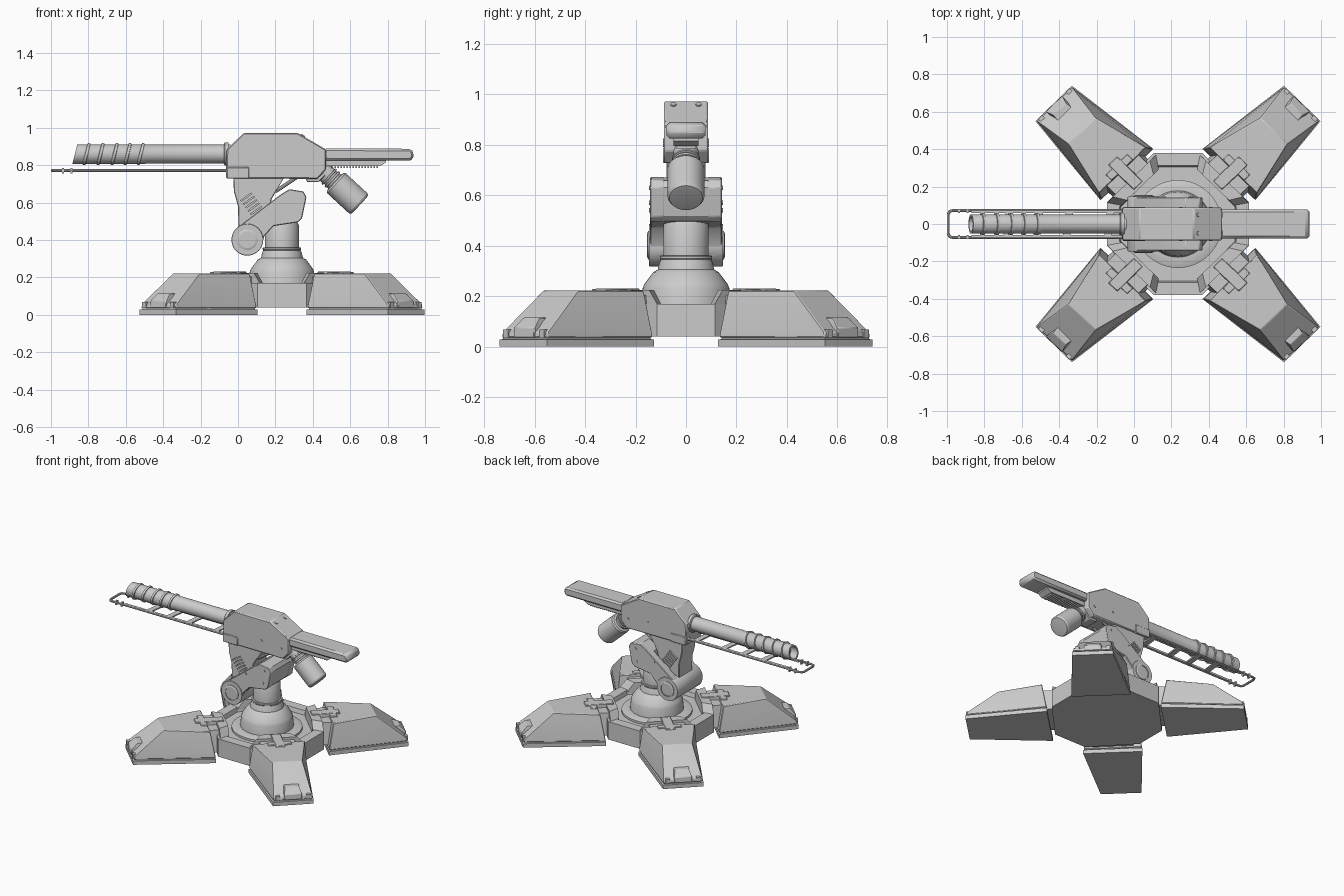
import bpy, bmesh
from math import sin, cos, pi, radians
from mathutils import Vector, Matrix

if "Cube" in bpy.data.objects:
    bpy.data.objects.remove(bpy.data.objects["Cube"])

CX = 0.235  # centre of the base


def loft(name, rings, mat=Matrix(), bevel=0):
    """Skin equal-length rings of points and cap both ends."""
    bm = bmesh.new()
    rows = [[bm.verts.new(mat @ Vector(p)) for p in r] for r in rings]
    n = len(rows[0])
    for a, b in zip(rows, rows[1:]):
        for i in range(n):
            j = (i + 1) % n
            bm.faces.new((a[i], a[j], b[j], b[i]))
    bm.faces.new(rows[0])
    bm.faces.new(rows[-1])
    bmesh.ops.recalc_face_normals(bm, faces=bm.faces)
    me = bpy.data.meshes.new(name)
    bm.to_mesh(me)
    bm.free()
    ob = bpy.data.objects.new(name, me)
    bpy.context.collection.objects.link(ob)
    if bevel:
        m = ob.modifiers.new("edge", 'BEVEL')
        m.width, m.segments, m.limit_method = bevel, 1, 'ANGLE'
    return ob


def prism(name, pts, y0, y1, bevel=0):
    """Side profile in x, z extruded from y0 to y1."""
    return loft(name, [[(x, y, z) for x, z in pts] for y in (y0, y1)], bevel=bevel)


def box(name, x0, x1, y0, y1, z0, z1, bevel=0):
    return prism(name, [(x0, z0), (x1, z0), (x1, z1), (x0, z1)], y0, y1, bevel)


def lathe(name, prof, origin, axis=(0, 0, 1), n=40):
    """Profile of (radius, height) turned about an axis."""
    q = Vector((0, 0, 1)).rotation_difference(Vector(axis)).to_matrix().to_4x4()
    rings = [[(r * cos(2 * pi * i / n), r * sin(2 * pi * i / n), h) for i in range(n)] for r, h in prof]
    return loft(name, rings, Matrix.Translation(origin) @ q)


def rod(name, pts, r):
    cu = bpy.data.curves.new(name, 'CURVE')
    cu.dimensions, cu.bevel_depth, cu.bevel_resolution, cu.use_fill_caps = '3D', r, 2, True
    sp = cu.splines.new('POLY')
    sp.points.add(len(pts) - 1)
    for p, c in zip(sp.points, pts):
        p.co = (*c, 1)
    ob = bpy.data.objects.new(name, cu)
    bpy.context.collection.objects.link(ob)
    bpy.ops.object.select_all(action='DESELECT')
    ob.select_set(True)
    bpy.context.view_layer.objects.active = ob
    bpy.ops.object.convert(target='MESH')


def tapered(z, u0, u1, w0, w1):
    return [(u0, -w0, z), (u1, -w1, z), (u1, w1, z), (u0, w0, z)]


# Octagonal hub with a sunken top
octo = [(.38, -.115), (.38, .115), (.13, .38), (-.13, .38), (-.38, .115), (-.38, -.115), (-.13, -.38), (.13, -.38)]
loft("hub", [[(CX + x * s, y * s, z) for x, y in octo]
             for s, z in ((1, .04), (1, .17), (.82, .17), (.8, .14))])

# Four diagonal legs, mirrored in x and y
for sx, sy, tag in ((1, 1, "right_back"), (1, -1, "right_front"), (-1, 1, "left_back"), (-1, -1, "left_front")):
    M = Matrix.Translation((CX, 0, 0)) @ Matrix.Diagonal((sx, sy * .97, 1, 1)) @ Matrix.Rotation(pi / 4, 4, 'Z')

    def part(name, *secs, bevel=0):
        loft(f"{name}_{tag}", [tapered(*s) for s in secs], M, bevel)

    part("foot_pad", (0, .385, .94, .2, .138), (.028, .385, .94, .2, .138),
         (.03, .395, .928, .19, .128), (.04, .395, .928, .19, .128))
    part("leg_shell", (.036, .388, .934, .197, .133), (.058, .39, .93, .195, .13), (.222, .42, .725, .178, .1), bevel=.004)
    part("leg_joint", (.05, .32, .45, .14, .14), (.205, .32, .45, .12, .12))
    part("hub_corner", (.13, .285, .352, .14, .185), (.17, .285, .352, .14, .185), (.224, .285, .352, .1, .14))
    part("latch_bar", (.2, .3, .5, .035, .035), (.231, .3, .49, .033, .033), bevel=.003)
    part("latch_cross", (.2, .42, .465, .085, .085), (.229, .42, .465, .08, .08), bevel=.003)
    part("toe_block", (.036, .85, .938, .06, .06), (.075, .84, .936, .06, .06), (.115, .84, .895, .055, .045), bevel=.003)
    for s in (-1, 1):  # side clips by the toe
        loft(f"toe_clip_{tag}", [[(u, s * .105 + w, z) for u, w in ((.9, -.014), (.938, -.014), (.938, .014), (.9, .014))]
                                 for z in (.036, .068)], M)

# Turntable dome and neck
lathe("turntable", [(.235, .13), (.235, .155), (.205, .165), (.178, .165), (.172, .23), (.165, .248), (.15, .268),
                    (.13, .295), (.112, .305), (.105, .335), (.1, .345), (.1, .36), (.09, .36), (.09, .48),
                    (.082, .495)], (CX, 0, 0), n=48)
lathe("neck_collar", [(.1, 0), (.103, .004), (.103, .012), (.1, .016)], (CX, 0, .345))

# Lower arm: two cheek plates joined at the rear by a block
arm = [(.0, .47), (.23, .645), (.275, .672), (.35, .66), (.366, .63), (.342, .515), (.32, .495), (.19, .475),
       (.14, .42), (.125, .36), (.09, .325), (.03, .322), (-.02, .36), (-.03, .42)]
for s in (-1, 1):
    prism("arm_cheek", arm, s * .085, s * .142, .004)
    lathe("pivot_cap", [(.056, 0), (.056, .012), (.045, .016), (.045, .012), (.03, .012)],
          (.05, s * .138, .402), (0, s, 0))
    for x, z in ((.16, .57), (.31, .63), (.3, .54)):
        lathe("arm_bolt", [(.009, 0), (.009, .005)], (x, s * .141, z), (0, s, 0), 8)
prism("arm_rear_block", [(.17, .475), (.2, .62), (.275, .67), (.35, .658), (.364, .63), (.34, .517), (.32, .497)],
      -.1, .1)
lathe("pivot_drum", [(.083, -.146), (.085, -.142), (.085, .142), (.083, .146)], (.05, 0, .402), (0, 1, 0))

# Upper arm, side louvres and a small ram
prism("upper_arm", [(-.025, .74), (-.022, .66), (.0, .58), (.005, .4), (.12, .42), (.16, .53), (.18, .62), (.25, .74)],
      -.078, .078, .004)
for s in (-1, 1):
    for i in range(6):
        c = Vector((.045 + i * .013, .63 - i * .018))
        d, e = Vector((.03, .021)), Vector((.003, -.004))
        prism("louvre", [tuple(c - d - e), tuple(c + d - e), tuple(c + d + e), tuple(c - d + e)], s * .07, s * .088)
    rod("ram", [(.2, s * .05, .66), (.32, s * .05, .74)], .01)

# Gun housing with bolts
prism("housing", [(-.065, .73), (-.06, .885), (.03, .972), (.32, .972), (.47, .885), (.47, .775), (.425, .727)],
      -.087, .087, .006)
box("housing_skirt", -.06, .06, -.092, .092, .728, .79, .004)
prism("housing_lug", [(.36, .735), (.37, .71), (.43, .71), (.47, .75), (.47, .78), (.38, .78)], -.05, .05, .003)
for s in (-1, 1):
    for x, z in ((.25, .815), (.0, .77), (.41, .8)):
        lathe("housing_bolt", [(.009, 0), (.009, .004)], (x, s * .087, z), (0, s, 0), 8)
    lathe("top_bolt", [(.012, 0), (.012, .006)], (.345, s * .05, .957), (.5, 0, .86), 8)

# Barrel with slanted hollow muzzle and tilted cooling rings
barrel = lathe("barrel", [(.05, 0), (.05, .45), (.052, .455), (.052, .832), (.04, .832), (.04, .65)],
               (-.04, 0, .86), (-1, 0, 0), 32)
for v in barrel.data.vertices:
    if v.co.x < -.8:
        v.co.x += .25 * (v.co.z - .86)
for x in (-.81, -.735, -.66, -.59, -.52):
    lathe("barrel_ring", [(.05, -.009), (.06, -.007), (.06, .007), (.05, .009)], (x, 0, .86), (1, 0, -.25), 32)
lathe("barrel_socket", [(.062, 0), (.062, .02), (.055, .025)], (-.05, 0, .86), (-1, 0, 0), 32)

# Guide frame below the barrel
frame = [(.05, .073), (-.965, .073), (-.985, .068), (-.993, .052)]
rod("guide_frame", [(x, y, .773) for x, y in frame] + [(x, -y, .773) for x, y in frame[::-1]], .008)
for s in (-1, 1):
    box("guide_rail", -.87, .05, s * .058, s * .07, .766, .78)
    for x in (-.935, -.89):
        box("guide_clip", x - .006, x + .006, s * .058, s * .08, .757, .786)
for x in (-.14, -.36, -.52, -.68):
    loft("guide_rung", [[(x - .02, -.066, z), (x + .02, -.066, z), (x + .035, .066, z), (x - .005, .066, z)]
                        for z in (.768, .777)])

# Rear slide and toothed rack
prism("rear_slide", [(.46, .825), (.92, .825), (.938, .835), (.94, .865), (.925, .888), (.62, .89), (.46, .89)],
      -.077, .077, .012)
prism("rack", [(.46, .83), (.46, .795), (.76, .795), (.79, .815), (.79, .83)], -.05, .05)
for i in range(16):
    x = .5 + i * .016
    box("rack_tooth", x, x + .008, -.04, .04, .785, .797)

# Canister hanging below the housing
ax = Vector((.735, 0, -.678))
lathe("canister", [(.05, -.02), (.05, .035), (.056, .037), (.056, .045), (.048, .047), (.048, .056), (.056, .058),
                   (.056, .068), (.05, .07), (.05, .08), (.066, .084), (.073, .094), (.073, .25), (.066, .262),
                   (.05, .264)], (.458, 0, .767), ax)

# Smooth shading with sharp edges kept
bpy.ops.object.select_all(action='SELECT')
bpy.context.view_layer.objects.active = barrel
bpy.ops.object.shade_smooth_by_angle(angle=radians(30))
